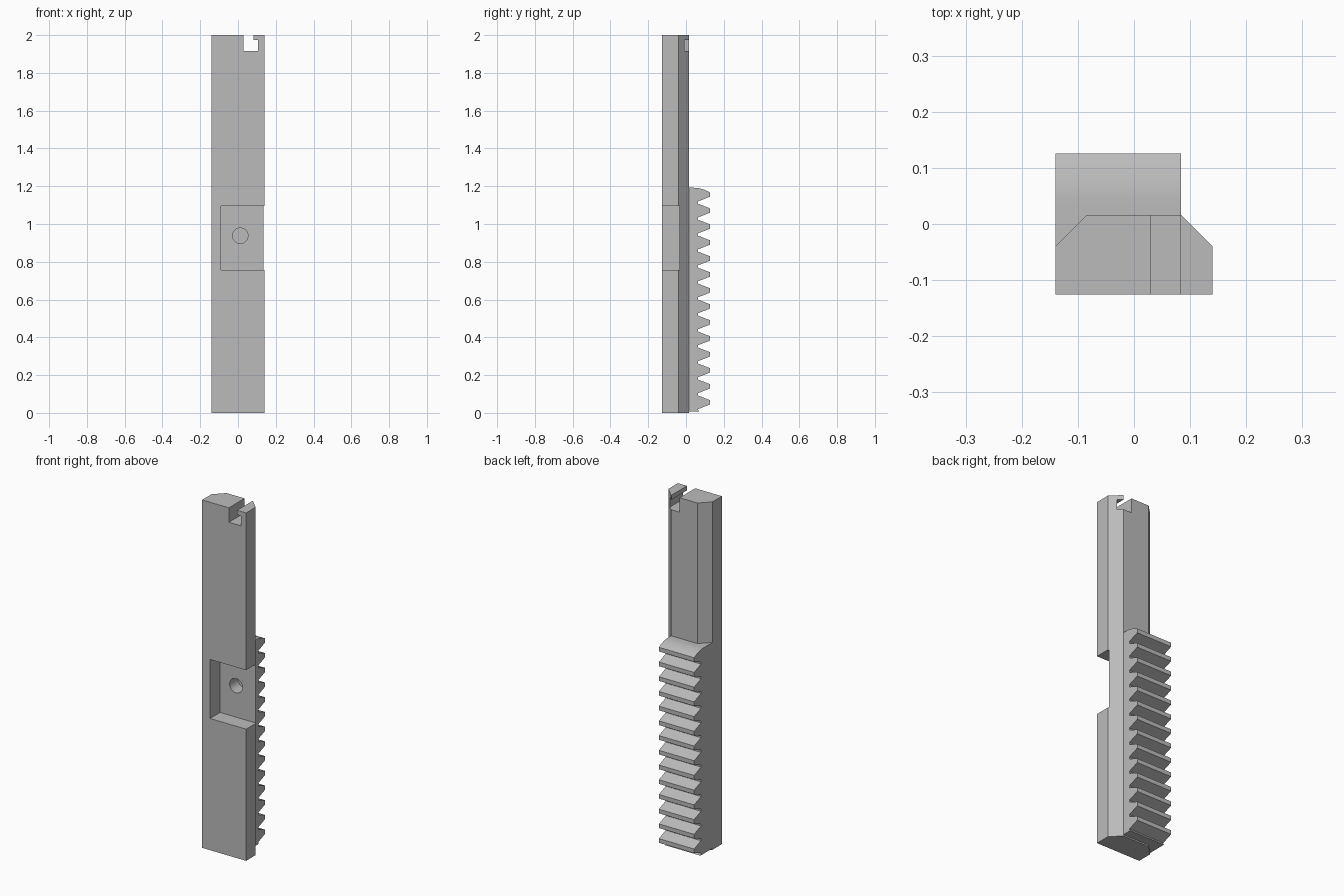
import bpy
import bmesh
import math
from mathutils import Vector

cube = bpy.data.objects.get("Cube")
if cube:
    bpy.data.objects.remove(cube, do_unlink=True)

steel = bpy.data.materials.new("plain grey")
steel.use_nodes = True
GREY = (0.5, 0.5, 0.5, 1)
steel.diffuse_color = GREY
steel.node_tree.nodes["Principled BSDF"].inputs["Base Color"].default_value = GREY


def prism(name, points, place, direction):
    """Extrude a 2D outline, placed in space by a function, along a direction."""
    bm = bmesh.new()
    face = bm.faces.new([bm.verts.new(place(*p)) for p in points])
    moved = bmesh.ops.extrude_face_region(bm, geom=[face])["geom"]
    bmesh.ops.translate(bm, vec=Vector(direction),
                        verts=[v for v in moved if isinstance(v, bmesh.types.BMVert)])
    bmesh.ops.recalc_face_normals(bm, faces=bm.faces)
    mesh = bpy.data.meshes.new(name)
    bm.to_mesh(mesh)
    bm.free()
    mesh.materials.append(steel)
    obj = bpy.data.objects.new(name, mesh)
    bpy.context.collection.objects.link(obj)
    return obj


def combine(target, tool, operation):
    """Apply a boolean and discard the tool."""
    mod = target.modifiers.new(operation, "BOOLEAN")
    mod.operation, mod.solver, mod.object = operation, "EXACT", tool
    bpy.context.view_layer.objects.active = target
    bpy.ops.object.modifier_apply(modifier=mod.name)
    bpy.data.objects.remove(tool, do_unlink=True)


# Bar with two chamfered back edges
W, FRONT, BACK, C = 0.14, -0.126, 0.016, 0.056
bar = prism("toothed_bar",
            [(-W, FRONT), (W, FRONT), (W, BACK - C), (W - C, BACK),
             (C - W, BACK), (-W, BACK - C)],
            lambda x, y: (x, y, 0), (0, 0, 2))

# Rack of teeth, with a rounded shoulder on top
ROOT, TIP, PITCH, COUNT, FIRST = 0.064, 0.126, 0.0846, 14, 0.056
inner = -0.06
outline = [(inner, 0.008), (ROOT + 0.005, 0.008), (ROOT, 0.018)]
for i in range(COUNT):
    z = FIRST + i * PITCH
    outline += [(ROOT, z - 0.036), (TIP, z - 0.012), (TIP, z + 0.012)]
    if i < COUNT - 1:
        outline.append((ROOT, z + 0.036))
tip_z, top_z = outline[-1][1], 1.192
for i in range(1, 9):
    t = 1 - i / 8
    outline.append((0.04 + (TIP - 0.04) * t, top_z - (top_z - tip_z) * t * t))
outline.append((inner, top_z))
rack = prism("rack", outline, lambda y, z: (-W, y, z), (W - C + W, 0, 0))
combine(bar, rack, "UNION")

# Front pocket, open on one side
pocket = prism("pocket", [(-0.09, 0.757), (0.3, 0.757), (0.3, 1.096), (-0.09, 1.096)],
               lambda x, z: (x, -0.3, z), (0, 0.265, 0))
combine(bar, pocket, "DIFFERENCE")

# Blind round hole in the pocket floor
ring = [(0.012 + 0.041 * math.cos(math.tau * i / 32),
         0.938 + 0.041 * math.sin(math.tau * i / 32)) for i in range(32)]
hole = prism("hole", ring, lambda x, z: (x, -0.2, z), (0, 0.24, 0))
combine(bar, hole, "DIFFERENCE")

# Hooked slot through the top
slot = prism("slot", [(0.03, 1.917), (0.107, 1.917), (0.107, 1.974),
                      (0.082, 1.974), (0.082, 2.1), (0.03, 2.1)],
             lambda x, z: (x, -0.3, z), (0, 0.6, 0))
combine(bar, slot, "DIFFERENCE")

# Smooth the hole and shoulder, keep the machined edges sharp
bpy.ops.object.select_all(action="DESELECT")
bar.select_set(True)
bpy.context.view_layer.objects.active = bar
bpy.ops.object.shade_smooth_by_angle(angle=math.radians(20))
